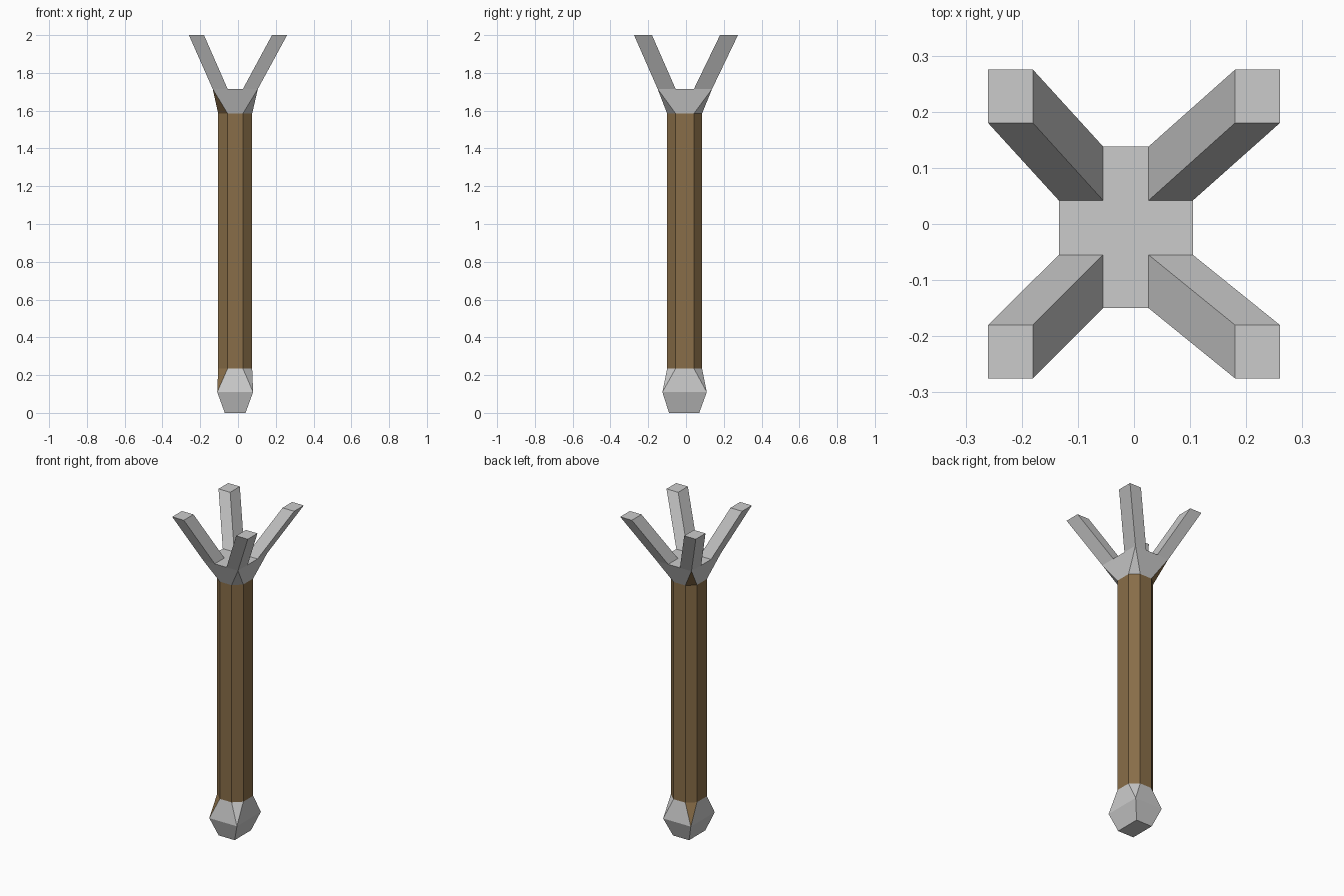
import bpy, bmesh

if "Cube" in bpy.data.objects:
    bpy.data.objects.remove(bpy.data.objects["Cube"])

# shared grid lines of the off-centre shaft section
XO, XI = (-0.105, 0.075), (-0.055, 0.026)
YO, YI = (-0.10, 0.085), (-0.055, 0.042)
Z_LOW, Z_HIGH = 0.235, 1.585
POMMEL = ((-0.11, 0.08), (-0.125, 0.11), 0.11)   # widest ring of pommel
CROWN = ((-0.134, 0.105), (-0.15, 0.138), 1.715)  # top ring of head
CORNERS = [(0, 0), (1, 0), (1, 1), (0, 1)]

wood = bpy.data.materials.new("wood")
wood.diffuse_color = (0.25, 0.155, 0.065, 1)
wood.use_nodes = True
wood.node_tree.nodes["Principled BSDF"].inputs["Base Color"].default_value = wood.diffuse_color


def corner_edge(c, z):
    """Two points of the octagon's chamfer at corner c, counter-clockwise."""
    i, j = c
    side, front = (XO[i], YI[j], z), (XI[i], YO[j], z)
    return [side, front] if i == j else [front, side]


def octagon(z):
    return [p for c in CORNERS for p in corner_edge(c, z)]


def rect(xs, ys, z):
    return [(xs[i], ys[j], z) for i, j in CORNERS]


def build(name, faces, mat=None):
    bm = bmesh.new()
    for f in faces:
        bm.faces.new([bm.verts.new(p) for p in f])
    bmesh.ops.remove_doubles(bm, verts=bm.verts, dist=1e-5)
    bmesh.ops.recalc_face_normals(bm, faces=bm.faces)
    me = bpy.data.meshes.new(name)
    bm.to_mesh(me)
    bm.free()
    ob = bpy.data.objects.new(name, me)
    bpy.context.collection.objects.link(ob)
    if mat:
        me.materials.append(mat)
    return ob


def bridge(a, b):
    n = len(a)
    return [[a[k], a[(k + 1) % n], b[(k + 1) % n], b[k]] for k in range(n)]


def flare(ring, z, flip):
    """Octagon-to-rectangle transition; left corner triangles go to the shaft."""
    o, r = octagon(z), rect(*ring)
    sides = [[o[2*k+1], o[(2*k+2) % 8], r[(k+1) % 4], r[k]] for k in range(4)]
    tris = [[o[2*k], o[2*k+1], r[k]] for k in range(4)]
    if flip:
        sides, tris = [f[::-1] for f in sides], [f[::-1] for f in tris]
    return sides + tris[1:3], [tris[0], tris[3]]


pommel, low_tris = flare(POMMEL, Z_LOW, True)
head, high_tris = flare(CROWN, Z_HIGH, False)

# octagonal wooden shaft, with the wood showing at the left corners
build("shaft", bridge(octagon(Z_LOW), octagon(Z_HIGH)) + low_tris + high_tris, wood)

# faceted pommel
foot = rect((-0.07, 0.04), (-0.09, 0.07), 0)
build("pommel", pommel + bridge(foot, rect(*POMMEL)) + [foot[::-1]])

# head: cross-shaped top, with a slanted prong rising from each corner cell
xs = [CROWN[0][0], *XI, CROWN[0][1]]
ys = [CROWN[1][0], *YI, CROWN[1][1]]
zc = CROWN[2]
for a in range(3):
    for b in range(3):
        cell = rect(xs[a:a+2], ys[b:b+2], zc)
        if a == 1 or b == 1:
            head.append(cell)
        else:
            tx = (-0.26, -0.18) if a == 0 else (0.18, 0.26)
            ty = (-0.275, -0.18) if b == 0 else (0.18, 0.275)
            tip = rect(tx, ty, 2.0)
            head += bridge(cell, tip) + [tip]
# split flared sides at the cell lines so they weld to the top grid
r = rect(*CROWN)
for k in range(4):
    f = head[k][::-1]
    s, e = r[k], r[(k + 1) % 4]
    if k % 2 == 0:
        mids = [(x, s[1], zc) for x in XI]
    else:
        mids = [(s[0], y, zc) for y in YI]
    if k in (2, 3):
        mids.reverse()
    head[k] = [head[k][0], head[k][1], e, mids[1], mids[0], s]
build("pronged_head", head)
